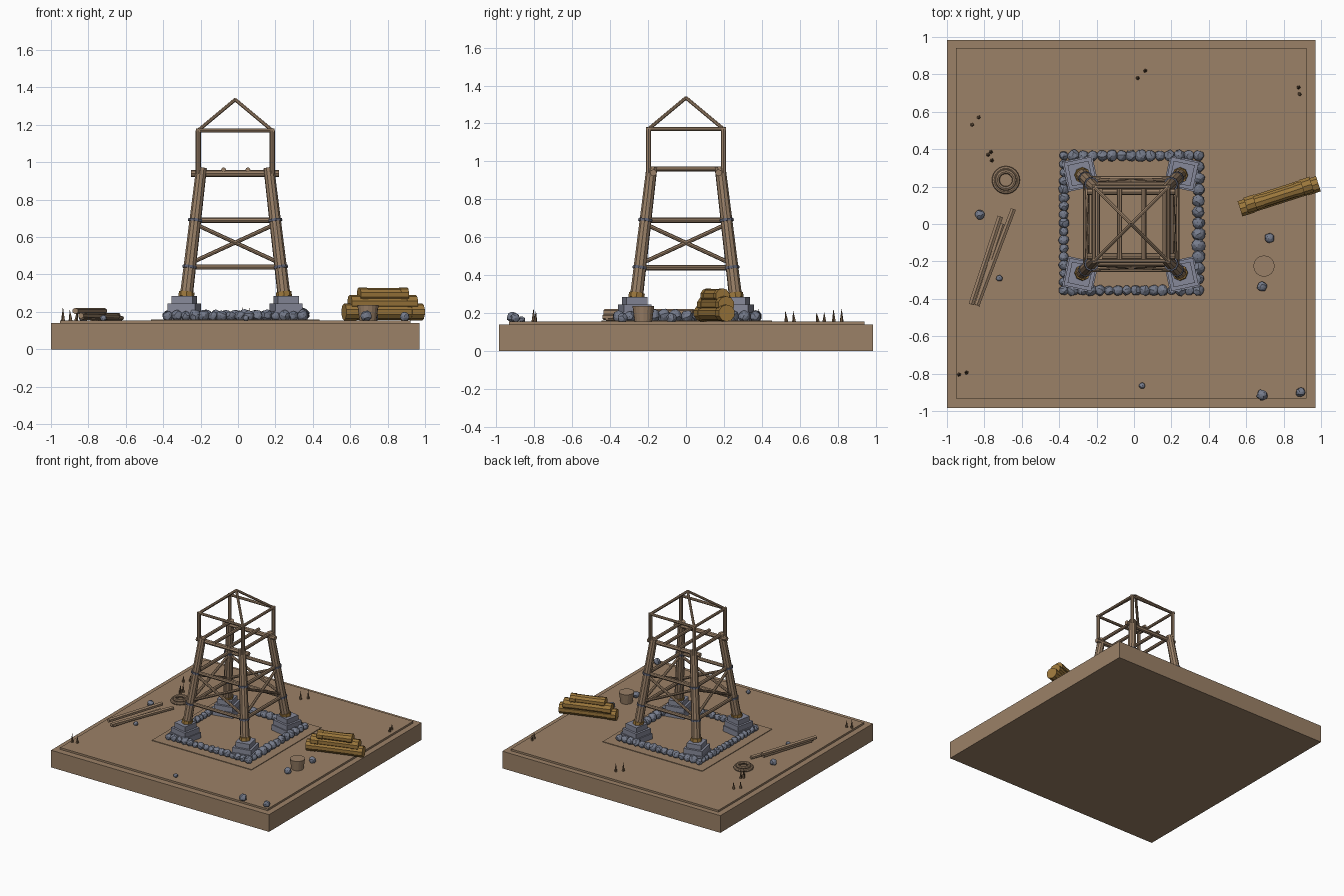
import bpy, bmesh, math, random
from mathutils import Vector, Matrix

random.seed(4)
if "Cube" in bpy.data.objects:
    bpy.data.objects.remove(bpy.data.objects["Cube"])


def material(name, r, g, b):
    m = bpy.data.materials.new(name)
    m.use_nodes = True
    m.diffuse_color = (r, g, b, 1)
    m.node_tree.nodes["Principled BSDF"].inputs["Base Color"].default_value = (r, g, b, 1)
    return m


EARTH = material("earth brown", 0.33, 0.22, 0.135)
WOOD = material("weathered wood", 0.32, 0.215, 0.135)
GOLD = material("golden log wood", 0.33, 0.185, 0.045)
BLOCK = material("pale stone", 0.24, 0.25, 0.32)
ROCK = material("grey rock", 0.18, 0.2, 0.26)
IRON = material("dark iron", 0.12, 0.13, 0.18)
GRASS = material("dry grass", 0.16, 0.1, 0.055)

CX = -0.015          # tower centre
SIGNS = (-1, 1)
CORNERS = [(-1, -1), (1, -1), (1, 1), (-1, 1)]


def finish(name, bm, mat):
    mesh = bpy.data.meshes.new(name)
    bm.to_mesh(mesh)
    bm.free()
    obj = bpy.data.objects.new(name, mesh)
    mesh.materials.append(mat)
    bpy.context.collection.objects.link(obj)
    return obj


def add_box(bm, centre, size, turn=0.0):
    m = Matrix.Translation(centre) @ Matrix.Rotation(turn, 4, 'Z') @ Matrix.Diagonal((*size, 1))
    bmesh.ops.create_cube(bm, size=1, matrix=m)


def add_rod(bm, a, b, r1, r2=None, sides=8):
    a, b = Vector(a), Vector(b)
    turn = (b - a).to_track_quat('Z', 'Y').to_matrix().to_4x4()
    bmesh.ops.create_cone(bm, cap_ends=True, segments=sides, radius1=r1,
                          radius2=r1 if r2 is None else r2, depth=(b - a).length,
                          matrix=Matrix.Translation((a + b) / 2) @ turn)


def add_rock(bm, x, y, r, floor=0.155):
    shape = bmesh.ops.create_icosphere(bm, subdivisions=2, radius=r)
    turn = Matrix.Rotation(random.uniform(0, 6), 3, Vector((random.random(), random.random(), 1)))
    for v in shape["verts"]:
        v.co = turn @ v.co * random.uniform(0.88, 1.08)
        v.co += Vector((x, y, floor + r * 0.85))


# Ground slab, its top layer and the pad under the tower
for name, half, low, high in (("ground_base", 0.985, 0, 0.14),
                              ("ground_top", 0.938, 0.14, 0.155),
                              ("tower_pad", 0.45, 0.155, 0.16)):
    bm = bmesh.new()
    add_box(bm, (CX, 0.004 if half < 0.98 else 0, (low + high) / 2), (half * 2, half * 2, high - low))
    finish(name, bm, EARTH)


def leg_half(z):
    return 0.262 - 0.082 * (z - 0.28) / 0.69


def leg_point(sx, sy, z, grow=0.0):
    h = leg_half(z) + grow
    return Vector((CX + sx * h, sy * h, z))


# Stepped footings, collars, legs and iron bands
footings, collars, legs, bands = (bmesh.new() for _ in range(4))
for sx, sy in CORNERS:
    for size, low, high in ((0.165, 0.155, 0.205), (0.15, 0.205, 0.245), (0.115, 0.245, 0.285)):
        add_box(footings, (CX + sx * 0.272, sy * 0.27, (low + high) / 2),
                (size, size, high - low), math.radians(12) * -sx * sy)
    add_rod(collars, leg_point(sx, sy, 0.28), leg_point(sx, sy, 0.307), 0.042)
    add_rod(legs, leg_point(sx, sy, 0.28), leg_point(sx, sy, 0.97), 0.035, 0.029, 10)
    for z in (0.44, 0.69):
        add_rod(bands, leg_point(sx, sy, z - 0.007), leg_point(sx, sy, z + 0.007), 0.039, sides=10)
finish("stone_footings", footings, BLOCK)
finish("leg_collars", collars, GOLD)
finish("tower_legs", legs, WOOD)
finish("leg_bands", bands, IRON)

# Horizontal rails and crossed braces on all four sides
rails, braces = bmesh.new(), bmesh.new()
for i in range(4):
    p, q = CORNERS[i], CORNERS[(i + 1) % 4]
    for z in (0.44, 0.69):
        a, b = leg_point(*p, z), leg_point(*q, z)
        over = (b - a).normalized() * 0.025
        add_rod(rails, a - over, b + over, 0.014)
    add_rod(braces, leg_point(*p, 0.46), leg_point(*q, 0.67), 0.011)
    add_rod(braces, leg_point(*q, 0.46), leg_point(*p, 0.67), 0.011)
finish("side_rails", rails, WOOD)
finish("cross_braces", braces, WOOD)

# Platform beams and joists
beams = bmesh.new()
for s in SIGNS:
    add_rod(beams, (CX - 0.235, s * 0.172, 0.94), (CX + 0.235, s * 0.172, 0.94), 0.018)
for x in (-0.18, -0.062, 0.068, 0.18):
    add_rod(beams, (CX + x, -0.195, 0.96), (CX + x, 0.195, 0.96), 0.013)
finish("platform_beams", beams, WOOD)

# Upper posts, top ring and roof rafters
frame = bmesh.new()
for i, (sx, sy) in enumerate(CORNERS):
    nx, ny = CORNERS[(i + 1) % 4]
    top = Vector((CX + sx * 0.198, sy * 0.198, 1.17))
    nxt = Vector((CX + nx * 0.198, ny * 0.198, 1.17))
    over = (nxt - top).normalized() * 0.012
    add_rod(frame, (top.x, top.y, 0.94), top, 0.014)
    add_rod(frame, top - over, nxt + over, 0.011)
    add_rod(frame, top, (CX, 0, 1.335), 0.01)
finish("roof_frame", frame, WOOD)

# Ring of stones around the footings
ring = bmesh.new()
for side in range(4):
    turn = Matrix.Rotation(side * math.pi / 2, 3, 'Z')
    size = (0.028, 0.034, 0.03, 0.026)[side]
    count = round(0.72 / (size * 1.75))
    for k in range(count):
        p = turn @ Vector((-0.36 + 0.72 * k / count, -0.36, 0))
        add_rock(ring, p.x + CX, p.y + 0.005, size * random.uniform(0.9, 1.12))
finish("stone_ring", ring, ROCK)

# Loose rocks
rocks = bmesh.new()
for x, y, r in ((-0.825, 0.05, 0.026), (-0.72, -0.29, 0.018), (0.725, -0.075, 0.027),
                (0.685, -0.335, 0.027), (0.043, -0.865, 0.017), (0.685, -0.915, 0.03),
                (0.89, -0.9, 0.026)):
    add_rock(rocks, x, y, r, 0.152)
finish("loose_rocks", rocks, ROCK)

# Stacked logs
logs = bmesh.new()
along = Vector((math.cos(0.31), math.sin(0.31), 0))
across = Vector((-along.y, along.x, 0))
for length, z, r, side in ((0.44, 0.2, 0.042, -0.004), (0.37, 0.245, 0.042, 0.004), (0.27, 0.292, 0.036, 0)):
    mid = Vector((0.775, 0.152, z)) + across * side
    add_rod(logs, mid - along * length / 2, mid + along * length / 2, r, sides=10)
    for s in SIGNS:
        end = mid + along * s * length * 0.42
        add_rod(logs, end - along * length * 0.08, end + along * length * 0.08, r + 0.003, sides=10)
finish("log_pile", logs, GOLD)

# Bucket
bucket = bmesh.new()
add_rod(bucket, (0.695, -0.225, 0.155), (0.695, -0.225, 0.237), 0.046, 0.057, 16)
finish("bucket", bucket, WOOD)

# Rope coil
for name, major, z in (("rope_outer", 0.063, 0.167), ("rope_inner", 0.045, 0.183)):
    bpy.ops.mesh.primitive_torus_add(location=(-0.685, 0.235, z), major_radius=major,
                                     minor_radius=0.012, major_segments=24, minor_segments=8)
    coil = bpy.context.object
    coil.name = name
    coil.data.materials.append(WOOD)
    bpy.ops.object.shade_smooth_by_angle()

# Spare timbers
timbers = bmesh.new()
for a, b, r in (((-0.715, 0.04, 0.205), (-0.87, -0.43, 0.205), 0.017),
                ((-0.645, 0.08, 0.175), (-0.84, -0.435, 0.18), 0.016),
                ((-0.70, 0.0, 0.172), (-0.835, -0.42, 0.172), 0.015)):
    add_rod(timbers, a, b, r, sides=6)
finish("spare_timbers", timbers, WOOD)

# Grass spikes
grass = bmesh.new()
for x, y in ((0.06, 0.82), (0.02, 0.78), (0.88, 0.73), (0.885, 0.695), (-0.83, 0.57),
             (-0.865, 0.53), (-0.765, 0.385), (-0.78, 0.37), (-0.76, 0.34),
             (-0.935, -0.805), (-0.895, -0.795)):
    lean = random.uniform(-0.008, 0.008)
    add_rod(grass, (x, y, 0.153), (x + lean, y - lean, random.uniform(0.2, 0.23)), 0.011, 0, 5)
finish("grass_spikes", grass, GRASS)
